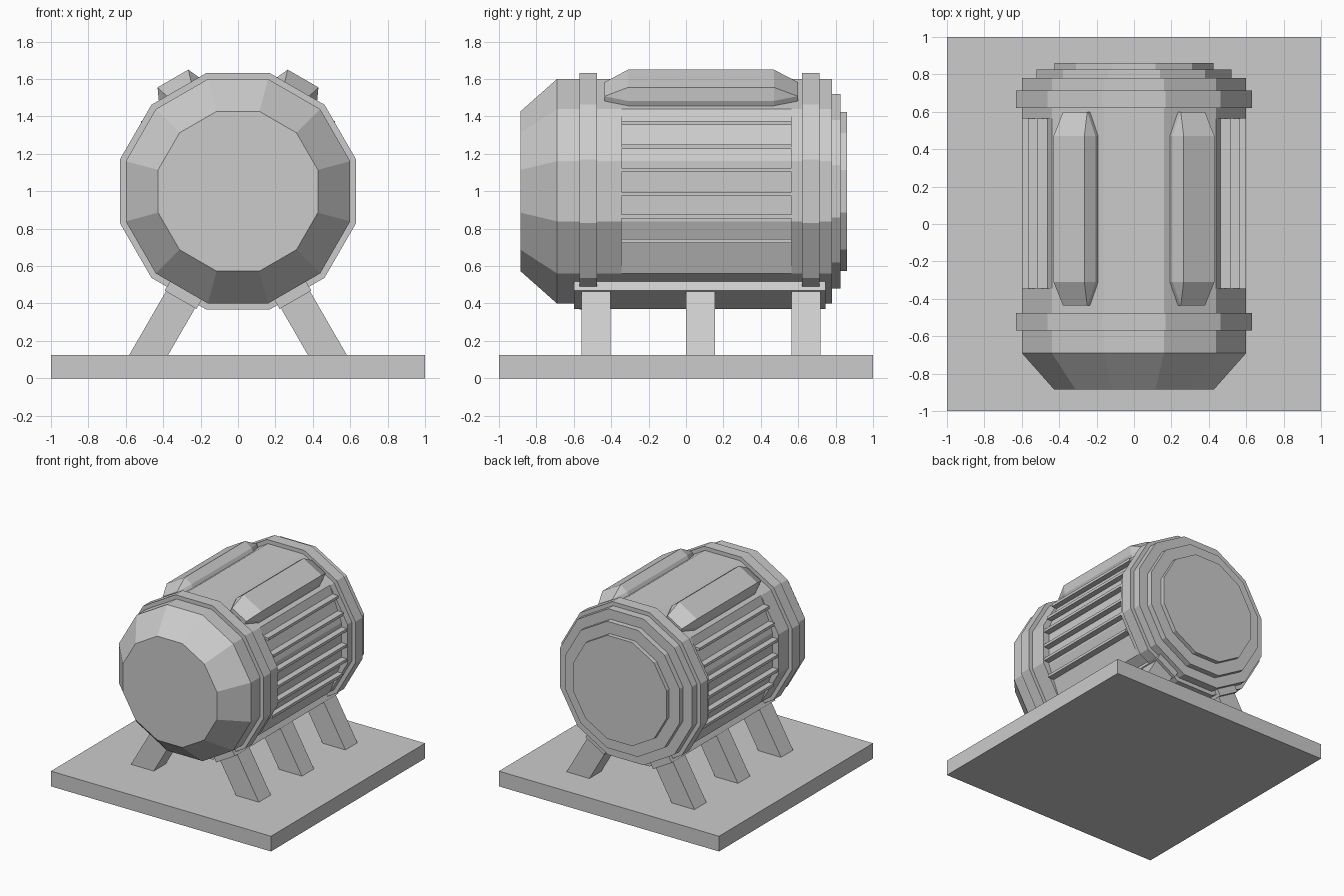
import bpy, bmesh
from math import sin, cos, pi, radians
from itertools import product

if "Cube" in bpy.data.objects:
    bpy.data.objects.remove(bpy.data.objects["Cube"])

CZ = 1.0  # height of the drum axis


def finish(name, bm):
    bmesh.ops.recalc_face_normals(bm, faces=bm.faces[:])
    me = bpy.data.meshes.new(name)
    bm.to_mesh(me)
    bm.free()
    ob = bpy.data.objects.new(name, me)
    bpy.context.collection.objects.link(ob)
    return ob


def hull(name, pts):
    """Convex solid around a few points."""
    bm = bmesh.new()
    for p in pts:
        bm.verts.new(p)
    res = bmesh.ops.convex_hull(bm, input=bm.verts[:])
    junk = {g for g in res["geom_interior"] + res["geom_unused"]
            if isinstance(g, bmesh.types.BMVert)}
    bmesh.ops.delete(bm, geom=list(junk), context='VERTS')
    bmesh.ops.dissolve_limit(bm, angle_limit=radians(1),
                             verts=bm.verts[:], edges=bm.edges[:])
    return finish(name, bm)


def box(name, xs, ys, zs):
    return hull(name, product(xs, ys, zs))


def polar(angle, r, t, y, s):
    """Point at radial distance r and tangential offset t; s mirrors in x."""
    a = radians(angle)
    x = r * cos(a) + t * abs(sin(a))
    z = r * sin(a) - t * cos(a) * (1 if sin(a) > 0 else -1)
    return (s * x, y, CZ + z)


def loft(name, stations):
    """Twelve-sided drum along y; each station is (y, apothem, recessed)."""
    bm = bmesh.new()
    rings = []
    for y, ap, recess in stations:
        ring = []
        for i in range(12):
            a = (i + 0.5) * pi / 6
            x, z = ap * cos(a) / cos(pi / 12), ap * sin(a) / cos(pi / 12)
            if recess and abs(x) > 0.95 * ap:
                x *= 0.545 / 0.6
            ring.append(bm.verts.new((x, y, CZ + z)))
        rings.append(ring)
    for a, b in zip(rings, rings[1:]):
        for i in range(12):
            j = (i + 1) % 12
            bm.faces.new((a[i], a[j], b[j], b[i]))
    bm.faces.new(rings[0])
    bm.faces.new(rings[-1])
    bmesh.ops.remove_doubles(bm, verts=bm.verts[:], dist=1e-5)
    return finish(name, bm)


# Base plate
box("base_plate", (-1, 1), (-1, 1), (0, 0.125))

# Drum with a tapered front, recessed flanks and a stepped back
loft("drum", [
    (-0.885, 0.427, 0), (-0.69, 0.6, 0), (-0.345, 0.6, 0), (-0.345, 0.6, 1),
    (0.565, 0.6, 1), (0.565, 0.6, 0), (0.78, 0.6, 0), (0.78, 0.52, 0),
    (0.825, 0.52, 0), (0.825, 0.425, 0), (0.86, 0.425, 0)])

# Raised bands
loft("front_band", [(-0.57, 0.632, 0), (-0.475, 0.632, 0)])
loft("back_band", [(0.62, 0.632, 0), (0.715, 0.632, 0)])

for s, side in ((-1, "left"), (1, "right")):
    # Cooling fins in the recessed flank
    for n, z in enumerate((1.364, 1.238, 1.114, 0.986, 0.866, 0.735)):
        floor = 0.545 - max(0, abs(z - CZ) - 0.16) * 0.375
        box(f"{side}_fin_{n + 1}", (s * (floor - 0.03), s * (floor + 0.05)),
            (-0.345, 0.565), (z - 0.011, z + 0.011))

    # Chamfered cover on the upper facet
    pts = [polar(60, r, t, y, s) for r in (0.59, 0.63)
           for t, y in [*product((-0.125, 0.125), (-0.31, 0.47)),
                        *product((-0.075, 0.075), (-0.435, 0.598))]]
    pts += [polar(60, 0.696, t, y, s)
            for t, y in product((-0.095, 0.095), (-0.31, 0.47))]
    hull(f"{side}_top_cover", pts)

    # Support rail under the drum
    hull(f"{side}_rail", [polar(-60, *p, s) for p in
                          product((0.59, 0.656), (-0.122, 0.074), (-0.6, 0.745))])

    # Three splayed legs
    for n, y in enumerate((-0.482, 0.078, 0.642)):
        hull(f"{side}_leg_{n + 1}", [polar(-60, *p, s) for p in
                                     product((0.62, 1.06), (-0.114, 0.066),
                                             (y - 0.078, y + 0.078))])
